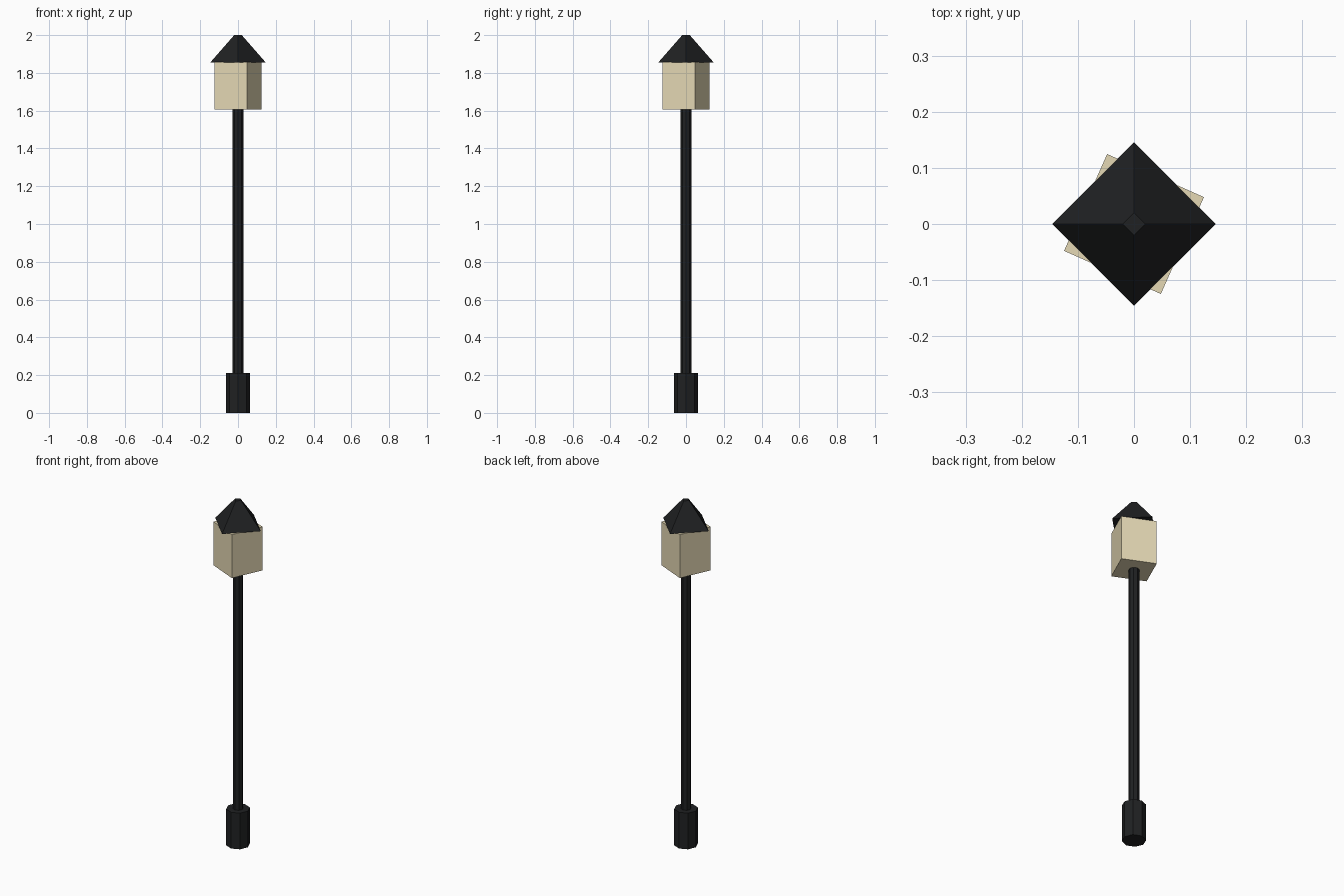
import bpy
import math

if "Cube" in bpy.data.objects:
    bpy.data.objects.remove(bpy.data.objects["Cube"])


def material(name, rgb):
    m = bpy.data.materials.new(name)
    m.diffuse_color = (*rgb, 1.0)
    m.use_nodes = True
    m.node_tree.nodes["Principled BSDF"].inputs["Base Color"].default_value = m.diffuse_color
    return m


black = material("black_metal", (0.014, 0.015, 0.016))
cream = material("cream_glass", (0.78, 0.69, 0.46))


def prism(name, sides, r_bottom, r_top, z0, z1, angle, mat):
    """Flat-sided upright prism; angle is the direction of one corner in degrees."""
    bpy.ops.mesh.primitive_cone_add(vertices=sides, radius1=r_bottom, radius2=r_top,
                                    depth=z1 - z0, location=(0, 0, (z0 + z1) / 2))
    ob = bpy.context.object
    ob.name = name
    ob.rotation_euler.z = math.radians(angle - 90)  # first corner is built on +y
    ob.data.materials.append(mat)
    return ob


# Footing and pole
prism("base", 8, 0.063, 0.063, 0.0, 0.21, 0, black)
prism("pole", 8, 0.028, 0.028, 0.20, 1.63, 0, black)

# Lantern box, turned slightly relative to the roof
prism("lantern", 4, 0.1335, 0.1335, 1.605, 1.857, 21, cream)

# Pyramid roof with a small flat tip
prism("roof", 4, 0.146, 0.02, 1.856, 2.0, 0, black)
